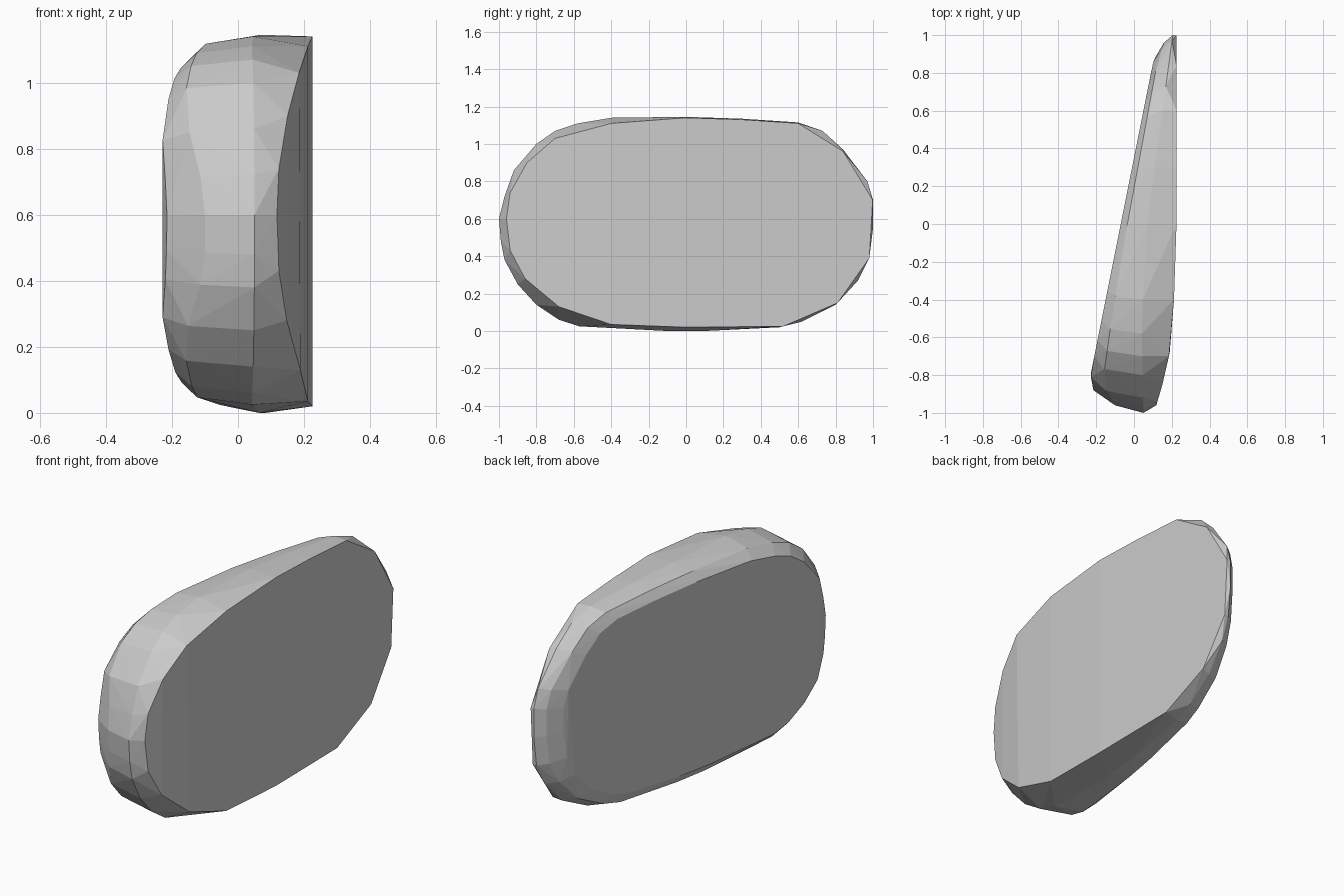
import bpy, bmesh

if "Cube" in bpy.data.objects:
    bpy.data.objects.remove(bpy.data.objects["Cube"])

# Widest outline of the pebble, as (y, z)
OUTLINE = [(-1, .6), (-.99, .48), (-.97, .38), (-.9, .25), (-.8, .14), (-.68, .06), (-.57, .025),
           (-.1, 0), (.1, 0), (.5, .02), (.62, .05), (.8, .14), (.92, .27), (.98, .39), (1, .55),
           (1, .7), (.97, .8), (.84, .97), (.73, 1.07), (.6, 1.115), (.3, 1.135), (0, 1.145),
           (-.4, 1.14), (-.58, 1.11), (-.7, 1.07), (-.8, 1.0), (-.92, .86), (-.97, .72)]
# Rim of the flat right face, as (y, z)
RIM = [(-.96, .6), (-.94, .43), (-.86, .28), (-.68, .13), (-.4, .035), (0, .02), (.52, .025),
       (.81, .15), (.98, .39), (.998, .7), (.84, .96), (.6, 1.11), (.3, 1.13), (0, 1.14),
       (-.4, 1.11), (-.7, 1.03), (-.85, .9), (-.94, .74)]
# Depth profiles seen from the top, as (y, x)
RIGHT = [(-1, .05), (-.96, .118), (-.8, .165), (-.65, .195), (-.2, .225), (1, .225)]
MID = [(-1, .05), (-.5, .04), (0, .07), (1, .205)]
LEFT = [(-.95, -.15), (-.88, -.215), (-.8, -.23), (-.65, -.2), (.85, .1), (.98, .15), (1, .19)]


def lerp(profile, y):
    for (a, p), (b, q) in zip(profile, profile[1:]):
        if y <= b:
            return p + (q - p) * max(0, (y - a) / (b - a))
    return profile[-1][1]


def scaled(k):
    return [(y * k, .58 + (z - .58) * k) for y, z in OUTLINE]


bm = bmesh.new()
# Right rim, widest ring, rounded shoulder and left face rim
for y, z in RIM:
    bm.verts.new((lerp(RIGHT, y), y, z))
for y, z in OUTLINE:
    bm.verts.new((lerp(MID, y), y, z))
for (y, z), (y0, _) in zip(scaled(.96), OUTLINE):
    bm.verts.new((lerp(LEFT, y) * .75 + lerp(MID, y0) * .25, y, z))
for y, z in scaled(.88):
    bm.verts.new((lerp(LEFT, y), y, z))

# Wrap the rings in a faceted convex skin
hull = bmesh.ops.convex_hull(bm, input=bm.verts[:])
unused = {g for g in hull["geom_interior"] + hull["geom_unused"] if isinstance(g, bmesh.types.BMVert)}
bmesh.ops.delete(bm, geom=list(unused), context='VERTS')
bmesh.ops.recalc_face_normals(bm, faces=bm.faces[:])

mesh = bpy.data.meshes.new("wedge_stone")
bm.to_mesh(mesh)
bm.free()
obj = bpy.data.objects.new("wedge_stone", mesh)
bpy.context.collection.objects.link(obj)
